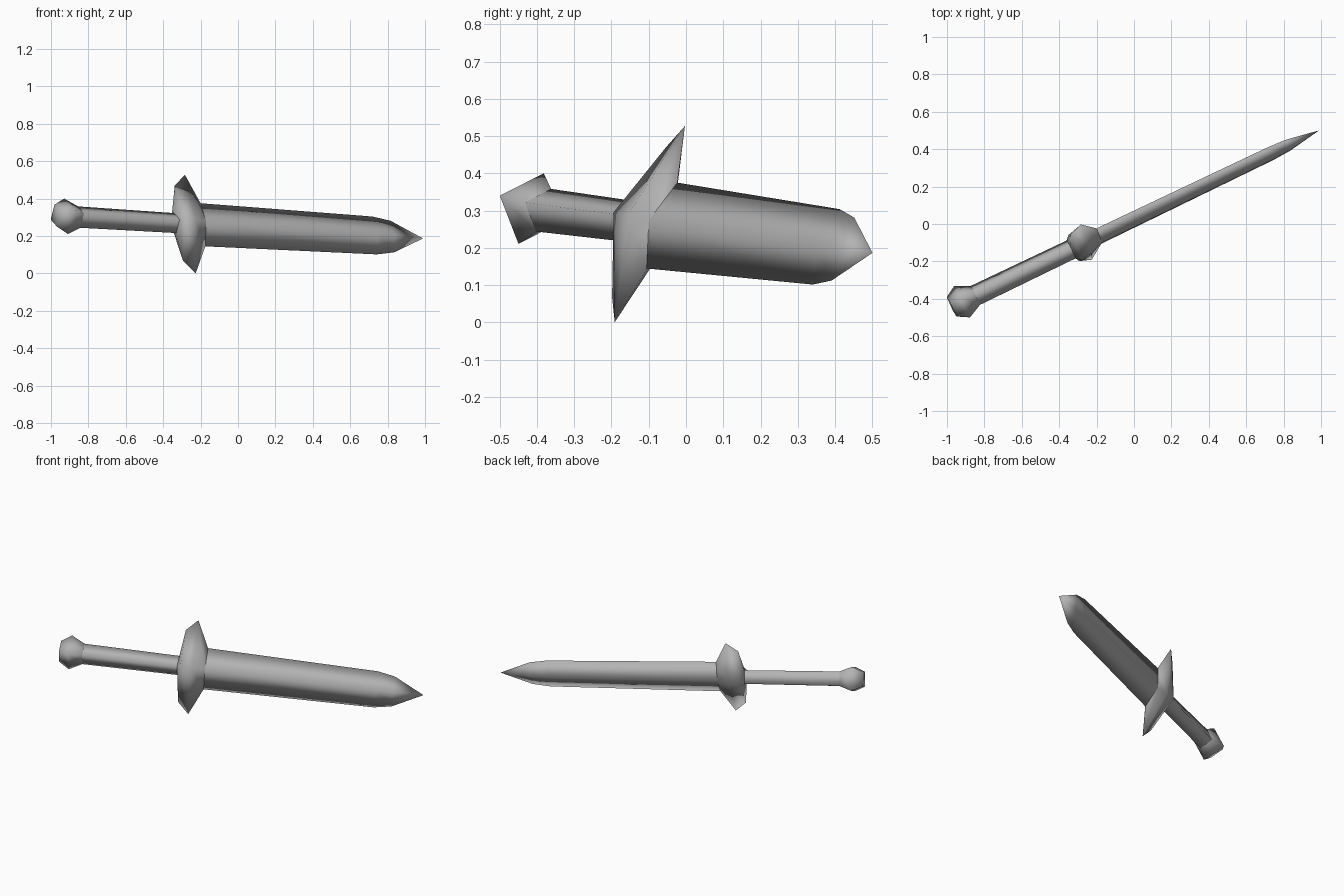
import bpy
import bmesh
import math
from mathutils import Matrix, Vector

cube = bpy.data.objects.get("Cube")
if cube:
    bpy.data.objects.remove(cube, do_unlink=True)

# One plain metal for the whole weapon
metal = bpy.data.materials.new("grey_metal")
metal.use_nodes = True
GREY = (0.45, 0.45, 0.45, 1.0)
metal.diffuse_color = GREY
metal.node_tree.nodes["Principled BSDF"].inputs["Base Color"].default_value = GREY

# Tilted frame: origin at the guard, axis to the tip, width along the guard
centre = Vector((-0.255, -0.097, 0.264))
axis = Vector((0.900, 0.432, -0.056)).normalized()
width = Vector((-0.107, 0.333, 0.937))
width = (width - axis * width.dot(axis)).normalized()
depth = axis.cross(width)
frame = Matrix((axis, width, depth)).transposed().to_4x4()
frame.translation = centre

SIDES = 4


def loft(name, sections, cap_start=False):
    """Skin diamond sections (distance, half width, half depth) along the axis."""
    bm = bmesh.new()
    rings = []
    for dist, half_w, half_d in sections:
        if half_w == 0:
            rings.append([bm.verts.new((dist, 0, 0))] * SIDES)
            continue
        rings.append([bm.verts.new((dist,
                                    half_w * math.cos(math.tau * i / SIDES),
                                    half_d * math.sin(math.tau * i / SIDES)))
                      for i in range(SIDES)])
    for a, b in zip(rings, rings[1:]):
        for i in range(SIDES):
            j = (i + 1) % SIDES
            corners = dict.fromkeys((a[i], a[j], b[j], b[i]))
            bm.faces.new(list(corners))
    if cap_start:
        bm.faces.new(rings[0][::-1])
    for face in bm.faces:
        face.smooth = True
    bm.transform(frame)
    mesh = bpy.data.meshes.new(name)
    bm.to_mesh(mesh)
    bm.free()
    mesh.materials.append(metal)
    obj = bpy.data.objects.new(name, mesh)
    bpy.context.collection.objects.link(obj)
    return obj


# Sections shared where neighbouring parts meet
pommel_joint = (-0.66, 0.061, 0.060)
grip_joint = (-0.09, 0.057, 0.057)
blade_joint = (0.075, 0.123, 0.042)

# Pommel: flared knob with a flat end
loft("pommel", [(-0.80, 0.062, 0.062), (-0.738, 0.101, 0.100), pommel_joint],
     cap_start=True)

# Grip
loft("grip", [pommel_joint, grip_joint])

# Guard: pointed cross-piece spreading along the blade's width
loft("guard", [grip_joint, (-0.068, 0.215, 0.081), (0.0, 0.281, 0.070),
               blade_joint])

# Blade: diamond section narrowing to a point
loft("blade", [blade_joint, (1.096, 0.108, 0.036), (1.20, 0.090, 0.030),
               (1.383, 0, 0)])
